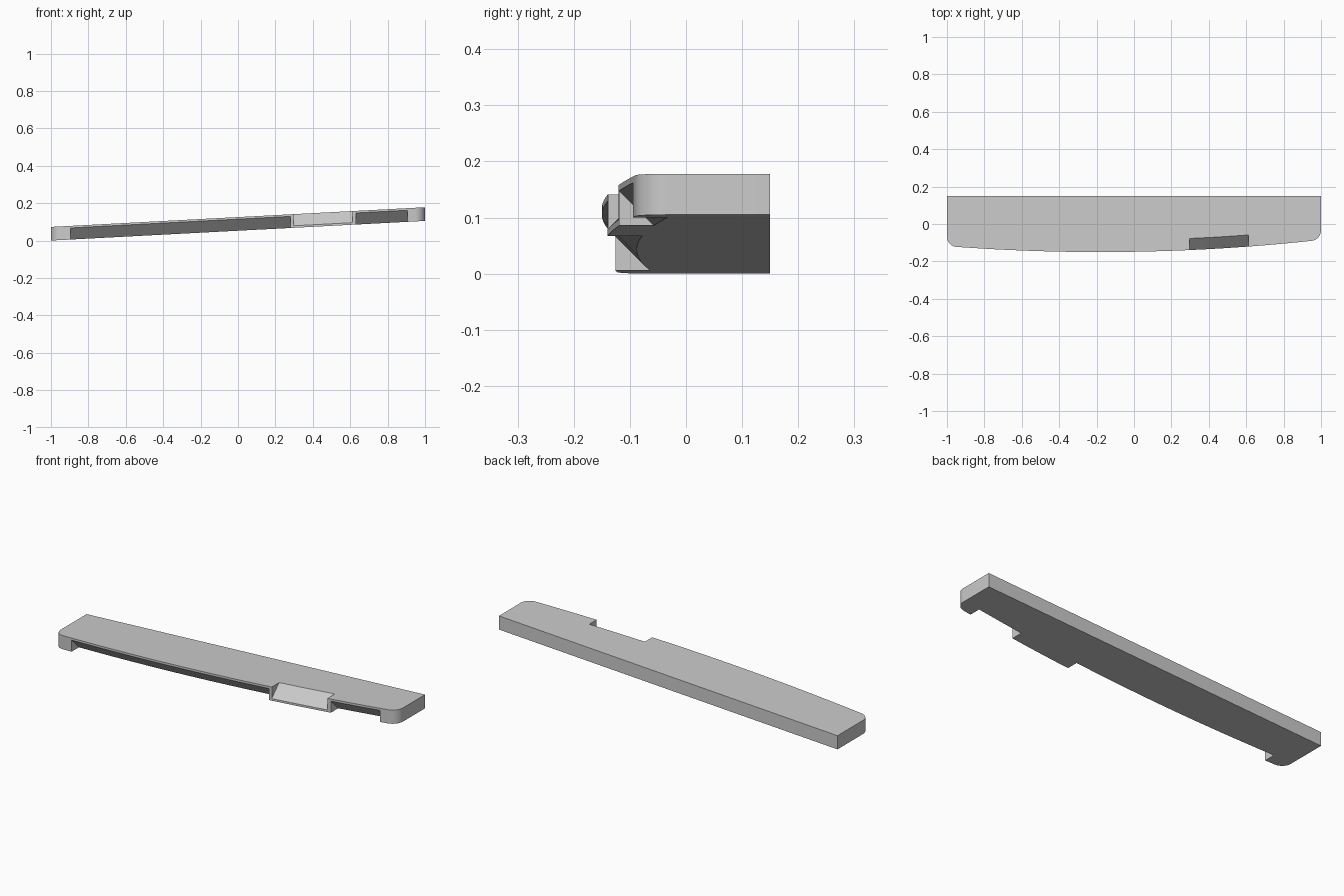
import bpy, bmesh, math

if "Cube" in bpy.data.objects:
    bpy.data.objects.remove(bpy.data.objects["Cube"])

H, R, BACK = 0.073, 0.05, 0.15      # thickness, corner radius, rear edge
CUT = 0.062                         # depth of the chamfer cuts


def front(x):
    """Bowed front edge with rounded ends."""
    y = -0.15 + 0.047 * (x + 0.18) ** 2
    d = max(0.0, abs(x) - (1 - R))
    return y + R - math.sqrt(max(0.0, R * R - d * d))


def section(bm, x, under, over):
    """Cross-section at x with an undercut or a top chamfer at the front."""
    f, z0 = front(x), 0.0525 * (x + 1)
    pts = [(BACK, 0), (f + under, 0), (f, under),
           (f, H - over), (f + over, H), (BACK, H)]
    return [bm.verts.new((x, y, z0 + z)) for y, z in pts]


# spans along the bar: start, end, undercut, top chamfer, steps
corner = [1 - R + R * math.sin(math.radians(a)) for a in range(0, 91, 10)]
spans = [(-0.95, -0.895, 0, 0, 1),    # left end block
         (-0.895, 0.28, CUT, 0, 16),  # long finger groove
         (0.28, 0.297, 0, 0, 1),      # notch wall
         (0.297, 0.613, 0, CUT, 5),   # sloped opening notch
         (0.613, 0.632, 0, 0, 1),     # notch wall
         (0.632, 0.905, CUT, 0, 4),   # short finger groove
         (0.905, 0.95, 0, 0, 1)]      # right end block

bm = bmesh.new()
rings = [section(bm, -x, 0, 0) for x in reversed(corner[1:])]
for a, b, under, over, n in spans:
    rings += [section(bm, a + (b - a) * i / n, under, over) for i in range(n + 1)]
rings += [section(bm, x, 0, 0) for x in corner[1:]]

# skin the sections and close both ends
for p, q in zip(rings, rings[1:]):
    for i in range(6):
        j = (i + 1) % 6
        bm.faces.new((p[i], p[j], q[j], q[i]))
bm.faces.new(rings[0])
bm.faces.new(rings[-1])
bmesh.ops.remove_doubles(bm, verts=bm.verts, dist=1e-5)
bmesh.ops.dissolve_degenerate(bm, edges=bm.edges, dist=1e-5)
bmesh.ops.recalc_face_normals(bm, faces=bm.faces)

mesh = bpy.data.meshes.new("sloped_lid")
bm.to_mesh(mesh)
bm.free()
lid = bpy.data.objects.new("sloped_lid", mesh)
bpy.context.collection.objects.link(lid)
bpy.context.view_layer.objects.active = lid
lid.select_set(True)
bpy.ops.object.shade_smooth_by_angle(angle=math.radians(25))
